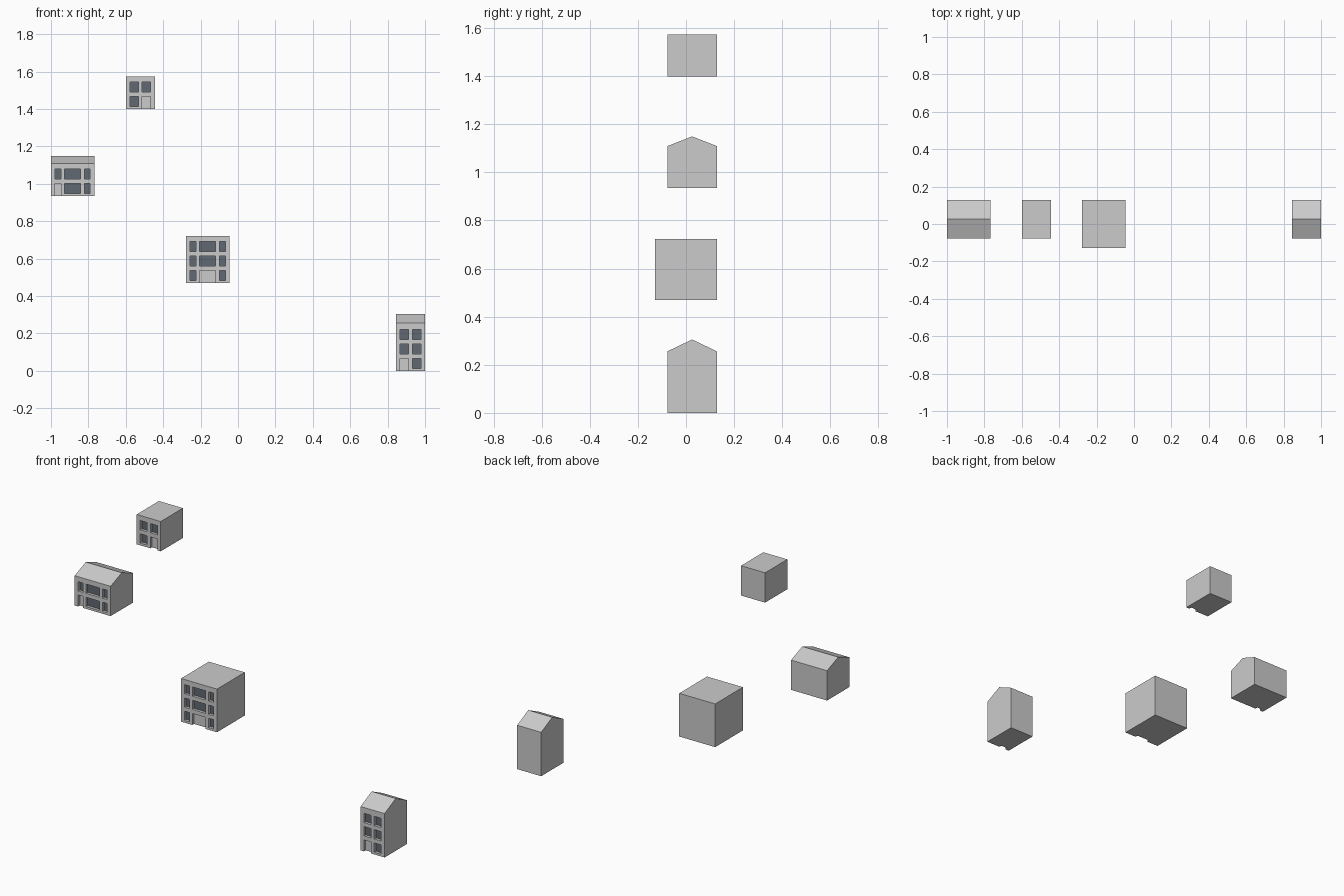
import bpy, bmesh

if "Cube" in bpy.data.objects:
    bpy.data.objects.remove(bpy.data.objects["Cube"])

RECESS = 0.016
BACK = 0.128
ROW_LOW, ROW_HIGH, PITCH = 0.013, 0.067, 0.0775
WIDE = [(0.022, 0.054), (0.073, 0.159), (0.178, 0.210)]
NARROW = [(0.022, 0.067), (0.088, 0.133)]

glass = bpy.data.materials.new("dark_glass")
glass.diffuse_color = (0.12, 0.14, 0.17, 1)
glass.use_nodes = True
glass.node_tree.nodes["Principled BSDF"].inputs["Base Color"].default_value = glass.diffuse_color


def add_object(name, bm):
    bmesh.ops.recalc_face_normals(bm, faces=bm.faces)
    mesh = bpy.data.meshes.new(name)
    bm.to_mesh(mesh)
    bm.free()
    obj = bpy.data.objects.new(name, mesh)
    bpy.context.collection.objects.link(obj)
    return obj


def add_prism(bm, profile, x0, x1):
    """Extrude a (y, z) side profile along x."""
    face = bm.faces.new([bm.verts.new((x0, y, z)) for y, z in profile])
    out = bmesh.ops.extrude_face_region(bm, geom=[face])["geom"]
    bmesh.ops.translate(bm, vec=(x1 - x0, 0, 0),
                        verts=[v for v in out if isinstance(v, bmesh.types.BMVert)])


def building(name, x, z, width, eave, ridge, front, columns, rows, door):
    # Solid body with a flat top, or a gable when there is a ridge
    profile = [(front, z), (BACK, z), (BACK, z + eave)]
    if ridge:
        profile.append(((front + BACK) / 2, z + ridge))
    profile.append((front, z + eave))
    bm = bmesh.new()
    add_prism(bm, profile, x, x + width)
    body = add_object(name, bm)
    body.data.materials.append(None)
    body.data.materials.append(glass)

    # Window and door recesses on the front
    bm = bmesh.new()
    pane = front + RECESS
    for row in range(rows):
        for col, (a, b) in enumerate(columns):
            is_door = row == 0 and col == door
            low = z - 0.02 if is_door else z + ROW_LOW + row * PITCH
            high = z + ROW_HIGH + row * PITCH
            add_prism(bm, [(front - 0.02, low), (pane, low),
                           (pane, high), (front - 0.02, high)], x + a, x + b)
    cutter = add_object(name + "_opening_cutter", bm)
    cutter.hide_render = True
    mod = body.modifiers.new("openings", "BOOLEAN")
    mod.operation = "DIFFERENCE"
    mod.solver = "EXACT"
    mod.object = cutter
    bpy.context.view_layer.objects.active = body
    bpy.ops.object.modifier_apply(modifier=mod.name)
    bpy.data.objects.remove(cutter)

    # Window panes are dark, the door (reaching the base) stays plain
    for face in body.data.polygons:
        face.use_smooth = False
        bottom = min(body.data.vertices[i].co.z for i in face.vertices)
        is_pane = (face.normal.y < -0.9 and abs(face.center.y - pane) < 0.002
                   and bottom > z + 0.005)
        face.material_index = 1 if is_pane else 0


building("wide_gabled_house", -1.0, 0.935, 0.232, 0.174, 0.214, -0.077, WIDE, 2, 0)
building("wide_flat_block", -0.278, 0.470, 0.232, 0.252, 0, -0.128, WIDE, 3, 1)
building("narrow_flat_house", -0.600, 1.399, 0.155, 0.174, 0, -0.077, NARROW, 2, 1)
building("narrow_gabled_house", 0.845, 0.0, 0.155, 0.256, 0.305, -0.077, NARROW, 3, 0)
